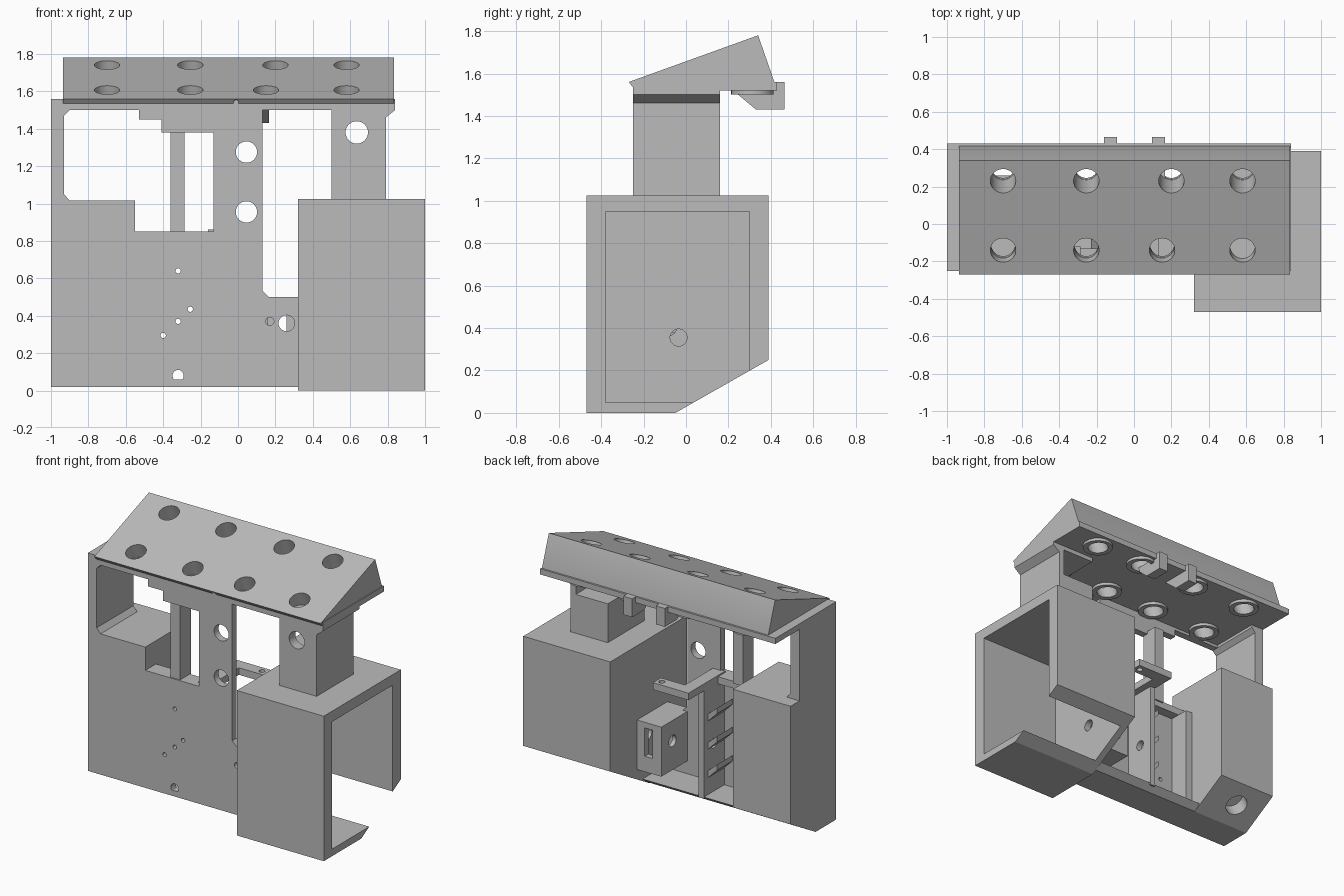
import bpy, bmesh, math
from mathutils import Vector, Matrix

if "Cube" in bpy.data.objects:
    bpy.data.objects.remove(bpy.data.objects["Cube"])

grey = bpy.data.materials.new("plain_grey")
grey.use_nodes = True
grey.diffuse_color = (0.5, 0.5, 0.5, 1)
grey.node_tree.nodes["Principled BSDF"].inputs["Base Color"].default_value = (0.5, 0.5, 0.5, 1)


def finish(name, bm):
    bmesh.ops.recalc_face_normals(bm, faces=bm.faces)
    me = bpy.data.meshes.new(name)
    bm.to_mesh(me)
    bm.free()
    me.materials.append(grey)
    ob = bpy.data.objects.new(name, me)
    bpy.context.collection.objects.link(ob)
    return ob


def prism(name, pts, axis, a, b):
    """Extrude a 2D outline along x (points are y,z) or y (points are x,z)."""
    bm = bmesh.new()
    place = (lambda p: (a, p[0], p[1])) if axis == "x" else (lambda p: (p[0], a, p[1]))
    face = bm.faces.new([bm.verts.new(place(p)) for p in pts])
    ext = bmesh.ops.extrude_face_region(bm, geom=[face])["geom"]
    move = Vector((b - a, 0, 0)) if axis == "x" else Vector((0, b - a, 0))
    bmesh.ops.translate(bm, vec=move, verts=[v for v in ext if isinstance(v, bmesh.types.BMVert)])
    return finish(name, bm)


def box(name, x0, x1, y0, y1, z0, z1):
    return prism(name, [(x0, z0), (x1, z0), (x1, z1), (x0, z1)], "y", y0, y1)


def rod(name, centre, direction, radius, length, sides=32):
    bm = bmesh.new()
    rot = Vector(direction).to_track_quat("Z", "Y").to_matrix().to_4x4()
    bmesh.ops.create_cone(bm, cap_ends=True, segments=sides, radius1=radius, radius2=radius,
                          depth=length, matrix=Matrix.Translation(centre) @ rot)
    return finish(name, bm)


def cut(target, *cutters):
    """Subtract the cutters, bake the result and remove them."""
    for c in cutters:
        c.hide_render = True
        m = target.modifiers.new("cut", "BOOLEAN")
        m.operation, m.object, m.solver = "DIFFERENCE", c, "EXACT"
    bpy.context.view_layer.update()
    dg = bpy.context.evaluated_depsgraph_get()
    me = bpy.data.meshes.new_from_object(target.evaluated_get(dg))
    target.modifiers.clear()
    target.data = me
    for c in cutters:
        bpy.data.objects.remove(c)


# Front panel with window openings and round holes
panel = prism("front_panel", [(-1, .02), (.32, .02), (.32, .5), (.165, .5), (.13, .535),
                              (.13, 1.5), (.5, 1.5), (.5, 1.56), (-1, 1.56)], "y", -.25, -.2)


def window():
    return prism("window_cutter", [(-.93, 1.05), (-.9, 1.015), (-.55, 1.015), (-.55, .85), (-.13, .85),
                                   (-.13, 1.38), (-.41, 1.38), (-.41, 1.45), (-.53, 1.45),
                                   (-.53, 1.5), (-.9, 1.5), (-.93, 1.47)], "y", -.4, .6)


front_holes = [(.045, 1.275, .057), (.045, .955, .057), (-.32, .64, .014), (-.255, .435, .014),
               (-.32, .37, .014), (-.4, .295, .014), (-.32, .08, .03), (.17, .37, .022), (.26, .36, .043)]
cut(panel, window(), *[rod("hole", (x, -.225, z), (0, 1, 0), r, .2) for x, z, r in front_holes])
box("window_mullion", -.36, -.285, -.24, -.12, .84, 1.4)
box("window_sill", -.55, -.13, -.21, -.13, .8, .85)

# Side block, side wall and floor share a sloped lower back edge
block = prism("side_block", [(-.25, .02), (-.02, .02), (.26, .18), (.26, 1.015), (-.25, 1.015)], "x", -1, -.55)
cut(block, rod("hole", (-.8, .12, .1), (0, .5, -.87), .075, .2))
wall = box("side_wall", -1, -.9, -.25, .16, 1, 1.53)
cut(wall, window())
prism("floor", [(-.25, .02), (-.02, .02), (.03, .06), (-.25, .06)], "x", -.56, .32)

# Open-sided housing
house = prism("housing", [(-.47, 0), (-.05, 0), (.39, .25), (.39, 1.025), (-.47, 1.025)], "x", .32, 1)
cut(house, box("hollow", .37, 1.2, -.38, .3, .05, .95),
    rod("hole", (.35, -.035, .355), (1, 0, 0), .04, .2))

# Small socket between panel and housing
socket = box("socket", .13, .32, -.22, .09, .15, .5)
cut(socket, box("hollow", .16, .4, -.3, .05, .19, .46),
    box("slot", .2, .26, 0, .2, .26, .46),
    rod("hole", (.13, -.035, .355), (1, 0, 0), .04, .2))

# Column carrying the roof
column = prism("column", [(.5, 1.02), (.79, 1.02), (.79, 1.46), (.84, 1.5), (.84, 1.53), (.5, 1.53)], "y", -.25, .16)
cut(column, box("notch", .45, .75, -.18, .3, 1.3, 1.49),
    rod("hole", (.635, -.2, 1.38), (0, 1, 0), .06, .3))

# Roof plate and wedge with holes square to the slope
tilt = Vector((0, -.34, .94)).normalized()
spots = [(-.7, .23), (-.255, .23), (.2, .23), (.58, .23), (-.7, -.14), (-.255, -.14), (.15, -.14), (.58, -.14)]


def slope_height(y):
    return 1.56 + (y + .27) * .36


def bores():
    return [rod("bore", Vector((x, y, slope_height(y))), tilt, .068, .8) for x, y in spots]


plate = box("roof_plate", -1, .84, -.25, .43, 1.52, 1.56)
cut(plate, *bores())
roof = prism("roof_wedge", [(-.25, 1.535), (-.27, 1.56), (.34, 1.78), (.42, 1.55), (.42, 1.535)], "x", -.935, .835)
cut(roof, *bores(), rod("hole", (-.01, -.25, 1.54), (0, 1, 0), .014, .2))
for x, y in spots:
    low = y + (slope_height(y) - 1.51) * .36
    ring = rod("boss_ring", (x, low, 1.512), (0, 0, 1), .1, .024)
    cut(ring, rod("bore", (x, low, 1.51), tilt, .066, .3))

# Latch tabs behind the roof
for x in (-.16, .095):
    prism("latch_tab", [(.21, 1.53), (.33, 1.43), (.465, 1.43), (.465, 1.56), (.43, 1.56), (.4, 1.53)],
          "x", x, x + .07)

# Bracket arm and guide post behind the panel
box("bracket_arm", -.16, -.07, -.21, .2, .81, .86)
bar = box("bracket_bar", -.07, .12, .11, .2, .81, .86)
cut(bar, rod("hole", (.08, .155, .83), (0, 0, 1), .02, .2))
post = box("guide_post", -.16, -.12, -.21, .03, .05, .82)
cut(post, rod("hole", (-.14, -.08, .4), (1, 0, 0), .035, .2))
for z in (.18, .38, .58):
    prism("guide_rib", [(-.16, z), (-.23, z + .07), (-.23, z + .11), (-.16, z + .05)], "y", -.19, -.02)
box("guide_rail", -.55, -.5, -.21, -.05, .05, .8)

# Smooth the round holes, keep edges sharp
for ob in bpy.context.collection.objects:
    ob.select_set(ob.type == "MESH")
    if ob.type == "MESH":
        bpy.context.view_layer.objects.active = ob
bpy.ops.object.shade_smooth_by_angle(angle=math.radians(25))
